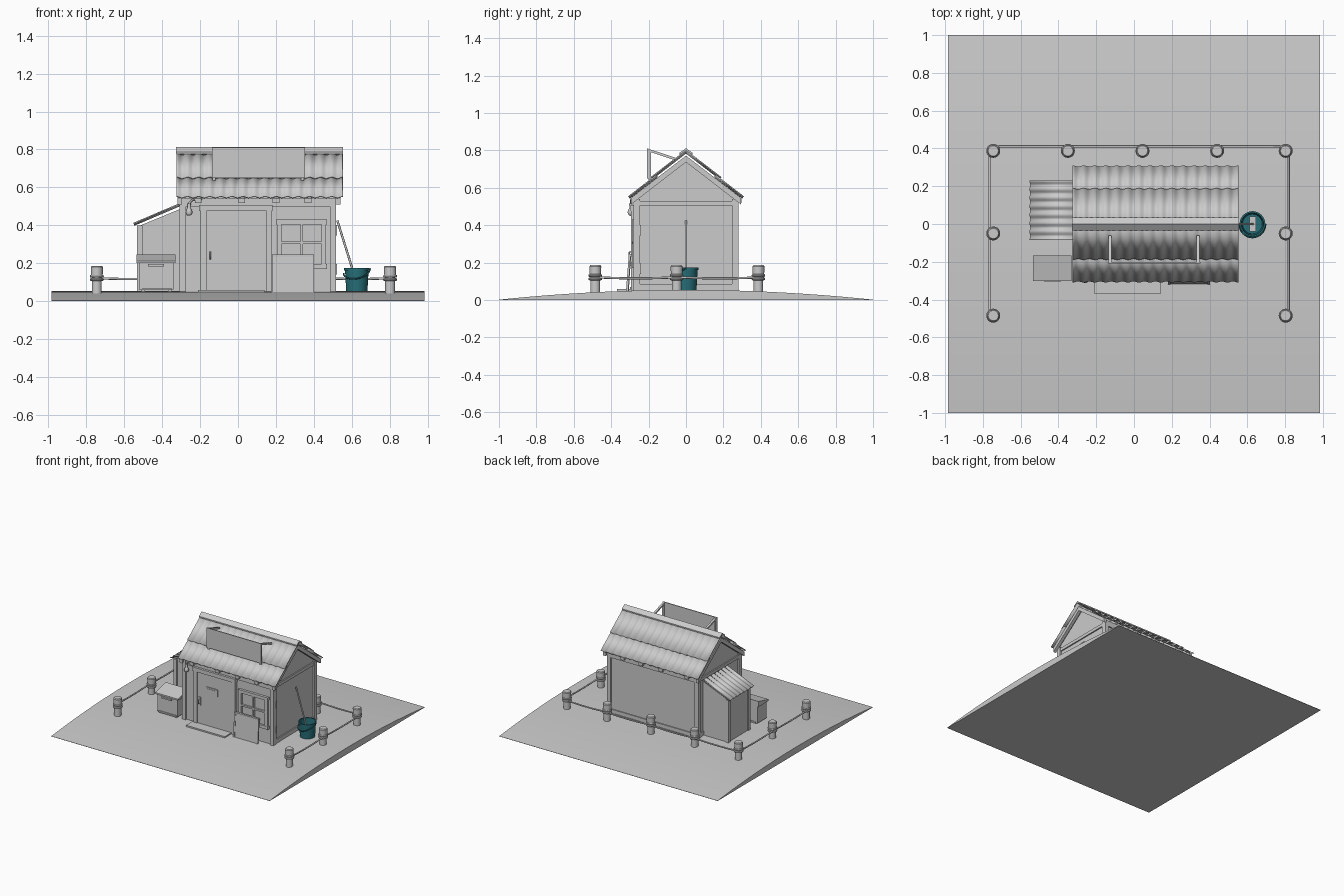
import bpy, bmesh, math
from mathutils import Vector as V

if "Cube" in bpy.data.objects:
    bpy.data.objects.remove(bpy.data.objects["Cube"])


def add(name, bm, smooth=False):
    bmesh.ops.recalc_face_normals(bm, faces=bm.faces)
    me = bpy.data.meshes.new(name)
    bm.to_mesh(me)
    bm.free()
    ob = bpy.data.objects.new(name, me)
    bpy.context.collection.objects.link(ob)
    if smooth:
        bpy.ops.object.select_all(action='DESELECT')
        ob.select_set(True)
        bpy.context.view_layer.objects.active = ob
        bpy.ops.object.shade_smooth_by_angle(angle=math.radians(40))
    return ob


def prism(name, pts, a, b, axis='x'):
    """Extrude a closed profile along an axis; x takes (y,z), y takes (x,z)."""
    bm = bmesh.new()
    f = (lambda p, t: (t, p[0], p[1])) if axis == 'x' else (lambda p, t: (p[0], t, p[1]))
    lo = [bm.verts.new(f(p, a)) for p in pts]
    hi = [bm.verts.new(f(p, b)) for p in pts]
    bm.faces.new(lo)
    bm.faces.new(hi)
    for i in range(len(pts)):
        j = (i + 1) % len(pts)
        bm.faces.new((lo[i], lo[j], hi[j], hi[i]))
    return add(name, bm)


def box(name, x0, x1, y0, y1, z0, z1):
    return prism(name, [(y0, z0), (y1, z0), (y1, z1), (y0, z1)], x0, x1)


def lathe(name, prof, c, n=20):
    """Turn an (r, z) profile around a vertical axis."""
    bm = bmesh.new()
    vs = [bm.verts.new((r, 0, z)) for r, z in prof]
    es = [bm.edges.new(e) for e in zip(vs, vs[1:])]
    bmesh.ops.spin(bm, geom=vs + es, axis=(0, 0, 1), cent=(0, 0, 0), angle=2 * math.pi, steps=n)
    bmesh.ops.remove_doubles(bm, verts=bm.verts, dist=1e-5)
    ob = add(name, bm, True)
    ob.location = c
    return ob


def tube(name, pts, r):
    cu = bpy.data.curves.new(name, 'CURVE')
    cu.dimensions = '3D'
    cu.bevel_depth, cu.bevel_resolution, cu.use_fill_caps = r, 2, True
    sp = cu.splines.new('POLY')
    sp.points.add(len(pts) - 1)
    for p, q in zip(sp.points, pts):
        p.co = (*q, 1)
    ob = bpy.data.objects.new(name, cu)
    bpy.context.collection.objects.link(ob)
    bpy.ops.object.select_all(action='DESELECT')
    ob.select_set(True)
    bpy.context.view_layer.objects.active = ob
    bpy.ops.object.convert(target='MESH')
    return bpy.context.object


def sheet(name, o, along, down, waves, amp=0.005):
    """Corrugated sheet: waves run across 'along'."""
    o, along, down = V(o), V(along), V(down)
    n = along.cross(down).normalized()
    n = n if n.z > 0 else -n
    bm = bmesh.new()
    prev, k = None, waves * 8
    for i in range(k + 1):
        p = o + along * (i / k) + n * amp * math.cos(2 * math.pi * waves * i / k)
        cur = [bm.verts.new(p), bm.verts.new(p + down)]
        if prev:
            bm.faces.new((prev[0], cur[0], cur[1], prev[1]))
        prev = cur
    ob = add(name, bm, True)
    m = ob.modifiers.new('thick', 'SOLIDIFY')
    m.thickness, m.offset = 0.006, 0


def ground(y):
    return 0.052 * (1 - y * y)


# Domed ground slab
ys = [-1 + i / 16 for i in range(33)]
slab = prism('ground', [(1, 0), (-1, 0)] + [(y, ground(y) + 0.002) for y in ys], -0.985, 0.985)

# Cabin body, corner posts, sills and gable beams
prism('walls', [(-.268, .03), (.268, .03), (.268, .55), (0, .755), (-.268, .55)], -.295, .503)
for x0, x1 in ((-.308, -.275), (.485, .517)):
    for s in (-1, 1):
        box('corner_post', x0, x1, *sorted((s * .245, s * .282)), .03, .54)
for x0, x1 in ((-.305, -.29), (.49, .513)):
    box('gable_beam', x0, x1, -.28, .28, .505, .53)
    box('side_sill', x0, x1, -.27, .27, .03, .085)
for s in (-1, 1):
    box('eave_beam', -.305, .515, *sorted((s * .26, s * .278)), .50, .545)
box('back_sill', -.305, .515, .26, .276, .03, .08)
for z in (.14, .345):
    box('corner_bracket', .515, .522, -.25, -.24, z, z + .055)

# Roof: two overlapping rows per side, barge boards, rafter tails, ridge cap
K = 0.77
for s in (-1, 1):
    sheet('roof_lower', (-.325, s * .155, .783 - K * .155), (.878, 0, 0), (0, s * .15, -K * .15), 15)
    sheet('roof_upper', (-.325, 0, .793), (.878, 0, 0), (0, s * .185, -K * .185), 15)
    for x in (-.32, .515):
        prism('barge_board', [(0, .772), (s * .295, .772 - K * .295), (s * .295, .737 - K * .295), (0, .737)], x, x + .025)
    for x in (-.21, .02, .2, .37):
        prism('rafter_tail', [(s * .25, .577), (s * .298, .542), (s * .298, .518), (s * .25, .53)], x - .018, x + .018)
    prism('ridge_cap', [(0, .812), (s * .035, .787), (s * .035, .777), (0, .798)], -.328, .555)

# Blank roof board on struts
box('roof_board', -.137, .353, -.208, -.2, .65, .81)
for x in (-.127, .34):
    prism('board_strut', [(-.2, .808), (-.06, .762), (-.06, .748), (-.2, .794)], x - .008, x + .008)
    box('board_post', x - .008, x + .008, -.2, -.188, .635, .805)

# Lean-to shed on the left
prism('lean_to', [(-.525, .04), (-.295, .04), (-.295, .49), (-.525, .395)], -.06, .205, 'y')
for y in (-.068, .19):
    box('lean_to_post', -.533, -.505, y, y + .023, .03, .398)
sheet('lean_to_roof', (-.31, -.085, .507), (0, .315, 0), (-.24, 0, -.102), 7)

# Door with frame, hatch, handle, step
box('door', -.165, .15, -.285, -.26, .05, .475)
box('door_header', -.205, .182, -.296, -.26, .475, .507)
for x0, x1 in ((-.197, -.165), (.15, .178)):
    box('door_jamb', x0, x1, -.293, -.26, .04, .475)
box('door_hatch', -.08, .02, -.292, -.28, .317, .375)
box('hatch_panel', -.068, .008, -.295, -.28, .328, .364)
box('door_handle_plate', -.157, -.135, -.291, -.28, .205, .275)
tube('door_handle', [(-.146, -.285, .22), (-.146, -.303, .225), (-.146, -.303, .255), (-.146, -.285, .26)], .004)
box('door_step', -.21, .14, -.37, -.28, .03, .058)

# Window with cross bars
box('window_glass', .225, .45, -.273, -.26, .19, .41)
for x0, x1 in ((.205, .23), (.44, .465), (.329, .343)):
    box('window_upright', x0, x1, -.287, -.26, .175, .415)
for z0, z1 in ((.17, .195), (.405, .43), (.3, .313)):
    box('window_rail', .2 if z1 != .313 else .23, .47 if z1 != .313 else .44, -.288, -.26, z0, z1)

# Framed board leaning under the window
lean = [(-.318, .045), (-.306, .045), (-.293, .243), (-.303, .243)]
prism('leaning_board', lean, .19, .39)
for x0, x1 in ((.18, .193), (.388, .402)):
    prism('leaning_board_side', [(y - .003, z) for y, z in lean], x0, x1)
box('leaning_board_top', .18, .402, -.307, -.29, .232, .246)

# Storage chest
box('chest_body', -.522, -.34, -.292, -.175, .06, .205)
prism('chest_lid', [(-.302, .2), (-.168, .2), (-.168, .245), (-.302, .212)], -.535, -.33)
box('chest_handle', -.475, -.39, -.308, -.29, .183, .195)
for x in (-.51, -.37):
    box('chest_foot', x, x + .02, -.288, -.18, .035, .065)
box('chest_base', -.505, -.35, -.3, -.17, .058, .07)

# Wall lamp
tube('lamp_arm', [(-.19, -.265, .535), (-.2, -.29, .54), (-.24, -.295, .535), (-.258, -.295, .515)], .005)
lathe('lamp', [(0, 0), (.012, .004), (.018, .018), (.014, .032), (.008, .042), (.009, .065), (0, .067)], (-.258, -.295, .45), 14)

# Rope fence posts with knotted rings
posts = [(-.745, -.485), (-.745, -.05), (-.745, .387), (-.35, .387), (.045, .387),
         (.44, .387), (.803, .387), (.803, -.05), (.803, -.485)]
for x, y in posts:
    lathe('fence_post', [(0, .02), (.026, .02), (.026, .125), (.031, .128), (.032, .18), (.027, .186), (0, .186)], (x, y, 0))
    for z in (.113, .131):
        lathe('rope_ring', [(.029 + .008 * math.cos(a * math.pi / 4), .008 * math.sin(a * math.pi / 4))
                            for a in range(9)], (x, y, z))

# Rope along the outside of the posts
outer = [(x + (-.02 if x < -.7 else .016 if x > .7 else 0), y + (.024 if y > .3 else 0)) for x, y in posts]
path = []
for (ax, ay), (bx, by) in zip(outer, outer[1:]):
    for i in range(8):
        t = i / 8
        path.append((ax + (bx - ax) * t, ay + (by - ay) * t, .122 - .024 * t * (1 - t)))
tube('fence_rope', path + [(*outer[-1], .122)], .006)

# Teal bucket with bail handle
teal = bpy.data.materials.new('teal')
teal.diffuse_color = (.02, .16, .19, 1)
teal.use_nodes = True
teal.node_tree.nodes["Principled BSDF"].inputs["Base Color"].default_value = teal.diffuse_color
c = (.627, 0, .05)
bucket = lathe('bucket', [(0, 0), (.056, 0), (.062, .11), (.068, .111), (.068, .124), (.059, .124), (.052, .008), (0, .008)], c, 32)
bail = tube('bucket_handle', [(c[0] + .07 * math.cos(a), -.072 * math.sin(a), .158 - .04 * math.sin(a) + .012 * math.cos(a))
                              for a in [i * math.pi / 16 for i in range(17)]], .004)
for ob in (bucket, bail):
    ob.data.materials.append(teal)

# Scrubbing brush leaning on the wall
tube('brush_stick', [(.524, 0, .425), (.63, 0, .085)], .006)
box('brush_head', .612, .645, -.04, .04, .06, .09)
